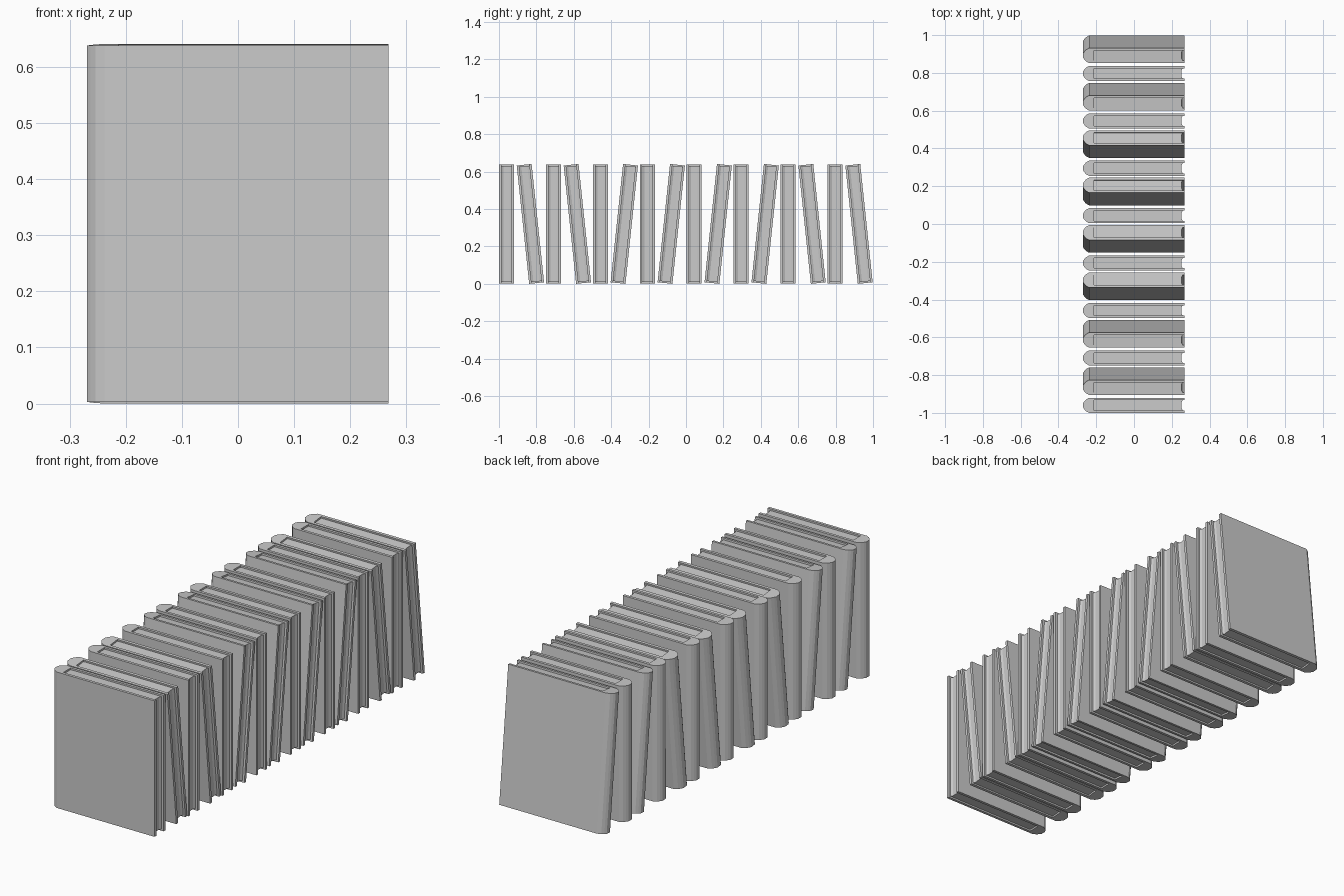
import bpy, bmesh, math

if "Cube" in bpy.data.objects:
    bpy.data.objects.remove(bpy.data.objects["Cube"])

H = 0.636          # book height
T = 0.04           # half thickness of a book
P = 0.027          # half thickness of the page block
INSET = 0.008      # pages sit below the cover edges

# Half profiles seen from above, spine toward -x (mirrored in y)
spine = [(-0.269, 0.012), (-0.263, 0.021), (-0.254, 0.031), (-0.238, T)]
cover_half = spine + [(0.268, T), (0.268, P), (-0.213, P)]
page_half = [(-0.214, P + 0.001), (0.258, P + 0.001), (0.252, 0.016)]


def mirrored(half):
    return half + [(x, -y) for x, y in reversed(half)]


def add_prism(bm, profile, height):
    verts = [bm.verts.new((x, y, -height / 2)) for x, y in profile]
    face = bm.faces.new(verts)
    new = bmesh.ops.extrude_face_region(bm, geom=[face])["geom"]
    top = [g for g in new if isinstance(g, bmesh.types.BMVert)]
    bmesh.ops.translate(bm, verts=top, vec=(0, 0, height))


def prism_mesh(name, profile, height):
    bm = bmesh.new()
    add_prism(bm, profile, height)
    bmesh.ops.recalc_face_normals(bm, faces=bm.faces)
    mesh = bpy.data.meshes.new(name)
    bm.to_mesh(mesh)
    bm.free()
    return mesh


cover_mesh = prism_mesh("book_cover", mirrored(cover_half), H)
page_mesh = prism_mesh("page_block", mirrored(page_half), H - 2 * INSET)


def add_book(number, y, lean):
    for part, mesh in (("book_cover", cover_mesh), ("page_block", page_mesh)):
        ob = bpy.data.objects.new(f"{part}_{number:02d}", mesh)
        ob.location = (0, y, 0.3205)
        ob.rotation_euler.x = math.radians(lean)
        bpy.context.collection.objects.link(ob)


# Row of books: upright and leaning ones alternate
leans = [6, 6, -6, -6, -6, -6, 6, 6]
for i, lean in enumerate(leans):
    add_book(2 * i + 1, -0.96 + 0.251 * i, 0)
    add_book(2 * i + 2, -0.832 + 0.251 * i, lean)
